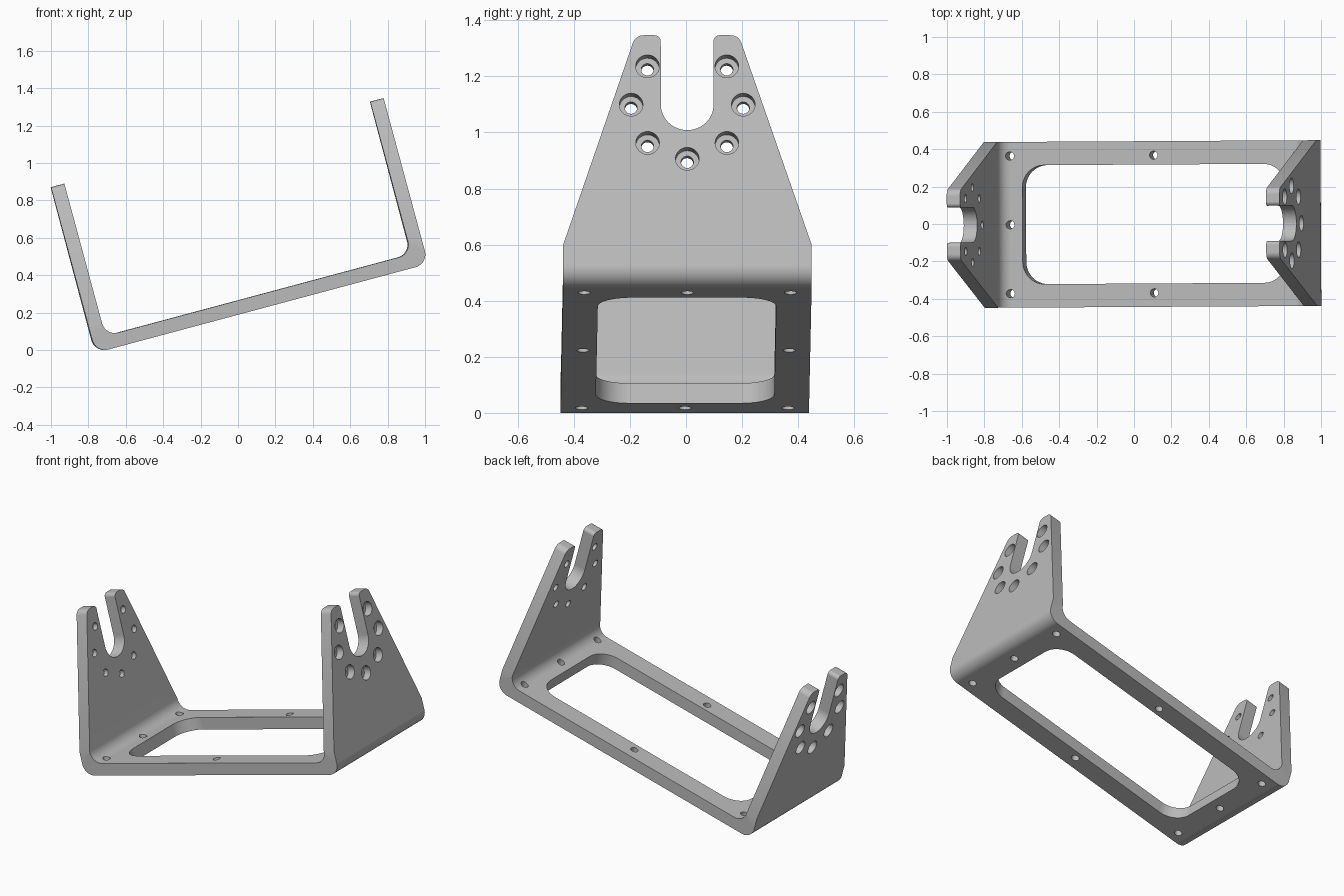
import bpy, bmesh, math
from mathutils import Vector, Matrix

cube = bpy.data.objects.get("Cube")
if cube:
    bpy.data.objects.remove(cube, do_unlink=True)

W, H, T, D = 1.841, 0.917, 0.074, 0.443   # length, arm height, thickness, half depth
BEND = 0.07                               # bend radius
HUB = 0.661                               # height of the slot centre on the arms

grey = bpy.data.materials.new("metal grey")
grey.use_nodes = True
grey.diffuse_color = (0.5, 0.5, 0.5, 1)
grey.node_tree.nodes["Principled BSDF"].inputs["Base Color"].default_value = (0.5, 0.5, 0.5, 1)


def rounded(corners, steps=12):
    """Outline from (a, b, radius) corners, each rounded by an arc."""
    pts = [Vector((a, b, 0)) for a, b, r in corners]
    out = []
    for i, p in enumerate(pts):
        r = corners[i][2]
        if not r:
            out.append(p)
            continue
        a = (pts[i - 1] - p).normalized()
        b = (pts[(i + 1) % len(pts)] - p).normalized()
        half_angle = a.angle(b) / 2
        centre = p + (a + b).normalized() * r / math.sin(half_angle)
        reach = r / math.tan(half_angle)
        start = (p + a * reach - centre).normalized()
        end = (p + b * reach - centre).normalized()
        out += [centre + start.slerp(end, k / steps) * r for k in range(steps + 1)]
    return out


def circle(a, b, r, n=32):
    return [Vector((a + r * math.cos(math.tau * k / n), b + r * math.sin(math.tau * k / n), 0))
            for k in range(n)]


def add_prism(bm, outline, axis, low, high):
    """Closed prism with the outline as its ends, along x, y or z."""
    def ring(d):
        return [bm.verts.new({"x": (d, p.x, p.y), "y": (p.x, d, p.y), "z": (p.x, p.y, d)}[axis])
                for p in outline]
    lo, hi = ring(low), ring(high)
    bm.faces.new(lo)
    bm.faces.new(hi)
    for k in range(len(lo)):
        bm.faces.new((lo[k - 1], lo[k], hi[k], hi[k - 1]))


def make(name, prisms):
    bm = bmesh.new()
    for prism in prisms:
        add_prism(bm, *prism)
    bmesh.ops.recalc_face_normals(bm, faces=bm.faces[:])
    mesh = bpy.data.meshes.new(name)
    bm.to_mesh(mesh)
    bm.free()
    mesh.materials.append(grey)
    ob = bpy.data.objects.new(name, mesh)
    bpy.context.collection.objects.link(ob)
    return ob


# Bent sheet: U profile, wider and taller than needed
top = H + 0.1
profile = rounded([(0, top, 0), (0, 0, BEND), (W, 0, BEND), (W, top, 0),
                   (W - T, top, 0), (W - T, T, BEND), (T, T, BEND), (T, top, 0)])
bracket = make("bracket", [(profile, "y", -0.6, 0.6)])

# Side outline: tapered arms with an open slot
half = [(D, -0.1, 0), (D, 0.144, 0), (0.184, H, 0.04), (0.094, H, 0.022), (0.094, HUB - 0.094, 0.0935)]
outline = rounded(half + [(-a, b, r) for a, b, r in reversed(half)])
arm_outline = make("arm_outline", [(outline, "x", -0.2, W + 0.2)])

# Base window
e, y = 0.193, 0.318
window = make("window_cutter", [(rounded([(e, -y, 0.12), (W - e, -y, 0.12), (W - e, y, 0.12), (e, y, 0.12)]),
                                 "z", -0.1, 0.15)])

# Seven recessed bolt holes around the slot of each arm
spots = [(0.2 * math.cos(a), HUB + 0.2 * math.sin(a))
         for a in (math.radians(45 * k) for k in range(-5, 2))]
arm_holes = make("arm_hole_cutter", [(circle(a, b, 0.022), "x", -0.1, W + 0.1) for a, b in spots])
recesses = make("recess_cutter", [(circle(a, b, 0.042), "x", lo, hi) for a, b in spots
                                  for lo, hi in ((-0.1, 0.045), (W - 0.045, W + 0.1))])

# Eight bolt holes through the base
bolts = [(x, s * 0.368) for x in (0.126, W / 2, W - 0.126) for s in (-1, 1)]
bolts += [(0.126, 0), (W - 0.126, 0)]
base_holes = make("base_hole_cutter", [(circle(a, b, 0.022), "z", -0.1, 0.15) for a, b in bolts])

# Cut the sheet, then discard the cutters
bpy.ops.object.select_all(action="DESELECT")
bpy.context.view_layer.objects.active = bracket
bracket.select_set(True)
for cutter in (arm_outline, window, recesses, arm_holes, base_holes):
    cutter.hide_render = True
    mod = bracket.modifiers.new(cutter.name, "BOOLEAN")
    mod.object = cutter
    mod.solver = "EXACT"
    mod.operation = "INTERSECT" if cutter is arm_outline else "DIFFERENCE"
    bpy.context.view_layer.update()
    bpy.ops.object.modifier_apply(modifier=mod.name)
    bpy.data.objects.remove(cutter, do_unlink=True)

# Tilt the bracket and rest it on the ground, centred
bracket.data.transform(Matrix.Rotation(math.radians(0.33), 4, "Z")
                       @ Matrix.Rotation(math.radians(-15), 4, "Y"))
cos = [v.co for v in bracket.data.vertices]
mid = [(min(c[i] for c in cos) + max(c[i] for c in cos)) / 2 for i in range(2)]
bracket.data.transform(Matrix.Translation((-mid[0], -mid[1], -min(c.z for c in cos))))

# Smooth bends with crisp edges
bpy.ops.object.shade_smooth_by_angle(angle=math.radians(25))
weighted = bracket.modifiers.new("weighted_normals", "WEIGHTED_NORMAL")
weighted.keep_sharp = True
